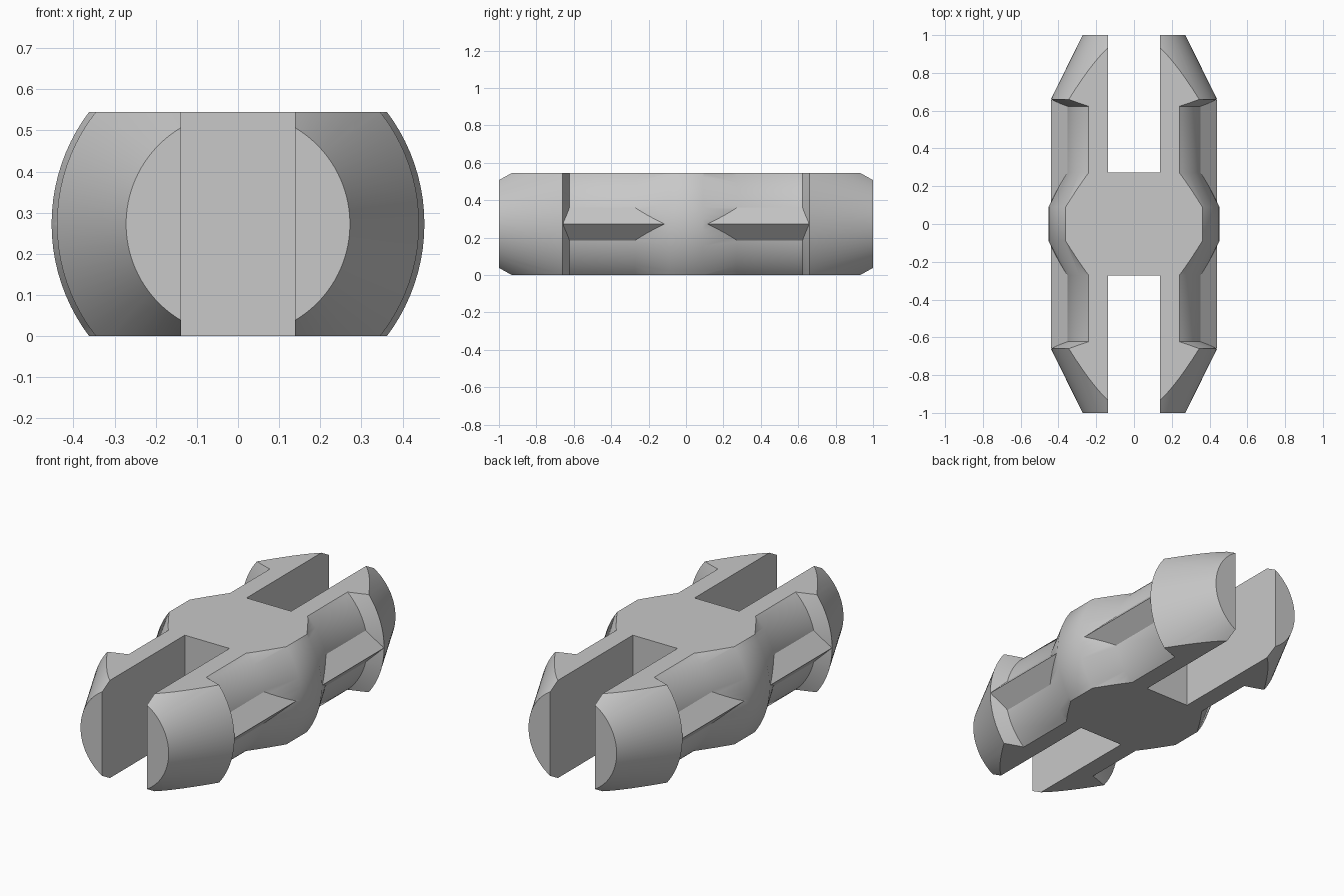
import bpy, bmesh, math
from mathutils import Matrix, Vector

if "Cube" in bpy.data.objects:
    bpy.data.objects.remove(bpy.data.objects["Cube"])

HALF = 0.2725          # half thickness, also the height of the pin's axis
RIB_EDGE = 0.44        # how far the rib ridges reach sideways

grey = bpy.data.materials.new("light grey")
grey.diffuse_color = (0.58, 0.58, 0.58, 1)
grey.use_nodes = True
grey.node_tree.nodes["Principled BSDF"].inputs["Base Color"].default_value = (0.58, 0.58, 0.58, 1)


def finish(name, bm):
    bmesh.ops.recalc_face_normals(bm, faces=bm.faces[:])
    mesh = bpy.data.meshes.new(name)
    bm.to_mesh(mesh)
    bm.free()
    mesh.materials.append(grey)
    obj = bpy.data.objects.new(name, mesh)
    bpy.context.collection.objects.link(obj)
    return obj


def block(name, size, center, turn=0):
    bm = bmesh.new()
    matrix = (Matrix.Translation(center) @ Matrix.Rotation(turn, 4, "Y")
              @ Matrix.Diagonal((*size, 1)))
    bmesh.ops.create_cube(bm, size=1, matrix=matrix)
    return finish(name, bm)


def combine(target, tool, operation):
    tool.hide_render = True
    mod = target.modifiers.new(tool.name, "BOOLEAN")
    mod.operation = operation
    mod.solver = "EXACT"
    mod.object = tool
    bpy.context.view_layer.objects.active = target
    bpy.ops.object.modifier_apply(modifier=mod.name)
    bpy.data.objects.remove(tool)


# Round body: (radius, distance along the axis), mirrored about the middle
half_profile = [(0.453, 0.09), (0.363, 0.272), (0.363, 0.623),
                (0.44, 0.66), (0.272, 1.0), (0, 1.0)]
profile = [(r, -y) for r, y in reversed(half_profile)] + half_profile
bm = bmesh.new()
points = [bm.verts.new((r, y, HALF)) for r, y in profile]
edges = [bm.edges.new(pair) for pair in zip(points, points[1:])]
bmesh.ops.spin(bm, geom=points + edges, cent=Vector((0, 0, HALF)), axis=(0, 1, 0),
               angle=math.tau, steps=96, use_duplicate=False)
bmesh.ops.remove_doubles(bm, verts=bm.verts[:], dist=0.0001)
pin = finish("connector_pin", bm)

# Wedge ribs along both sides
for side in (-1, 1):
    width = 0.2
    middle = RIB_EDGE - width / math.sqrt(2)
    rib = block("side_rib", (width, 1.312, width), (side * middle, 0, HALF), math.pi / 4)
    combine(pin, rib, "UNION")

# Flat top and bottom
combine(pin, block("flat_trim", (2, 3, 2 * HALF), (0, 0, HALF)), "INTERSECT")

# Open slot at each end
for end in (-1, 1):
    combine(pin, block("end_slot", (0.276, 1, 2), (0, end * 0.772, HALF)), "DIFFERENCE")

bpy.ops.object.select_all(action="DESELECT")
pin.select_set(True)
bpy.context.view_layer.objects.active = pin
bpy.ops.object.shade_smooth_by_angle(angle=math.radians(30))
